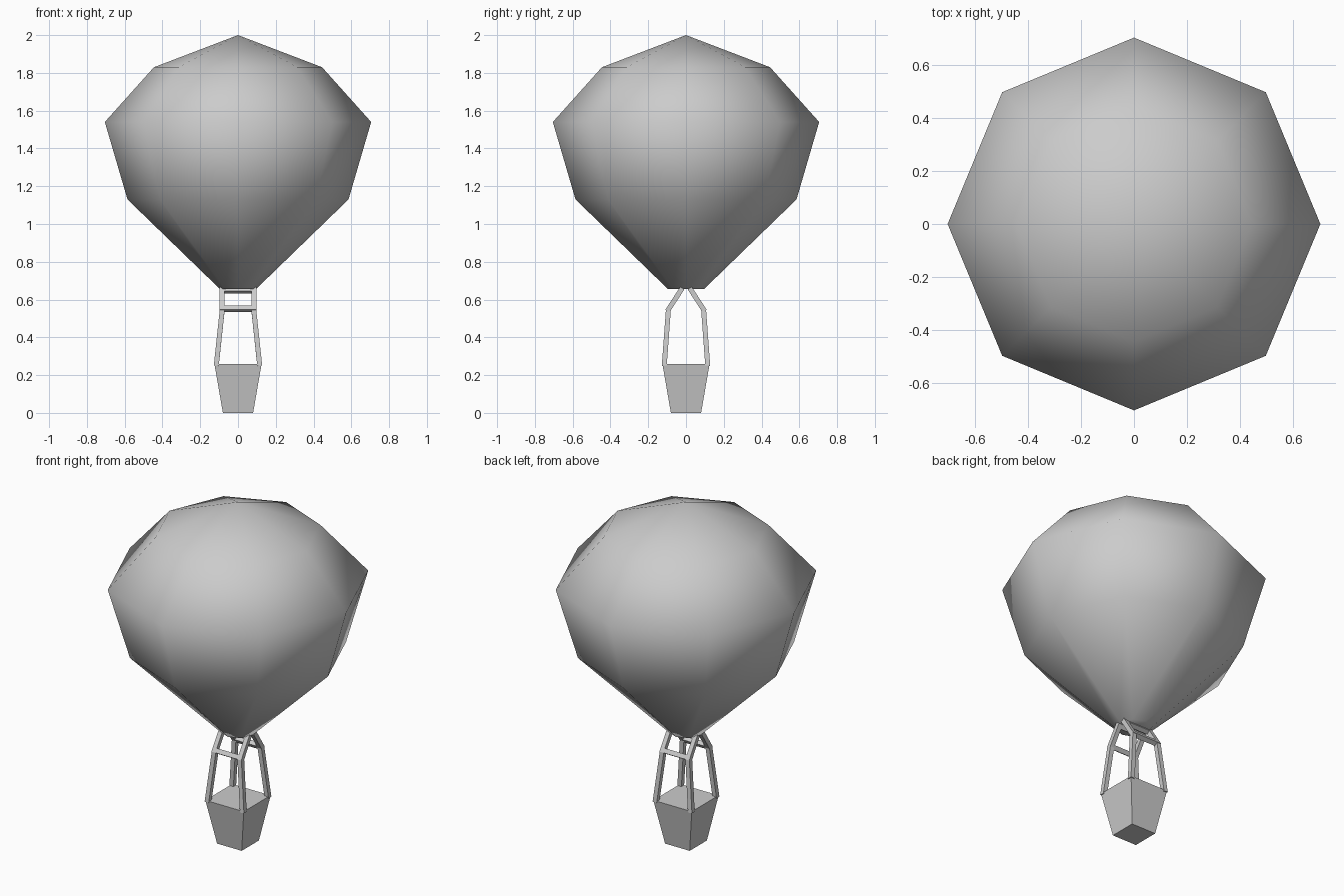
import bpy, bmesh, math
from mathutils import Vector

if "Cube" in bpy.data.objects:
    bpy.data.objects.remove(bpy.data.objects["Cube"])

grey = bpy.data.materials.new("plain grey")
grey.diffuse_color = (0.6, 0.6, 0.6, 1)
grey.use_nodes = True
grey.node_tree.nodes["Principled BSDF"].inputs["Base Color"].default_value = grey.diffuse_color


def finish(name, bm, smooth=False):
    bmesh.ops.recalc_face_normals(bm, faces=bm.faces[:])
    for f in bm.faces:
        f.smooth = smooth
    me = bpy.data.meshes.new(name)
    bm.to_mesh(me)
    bm.free()
    me.materials.append(grey)
    ob = bpy.data.objects.new(name, me)
    bpy.context.collection.objects.link(ob)
    return ob


def loft(bm, rings):
    """Closed solid through rings of equal point count."""
    loops = [[bm.verts.new(p) for p in r] for r in rings]
    n = len(loops[0])
    for a, b in zip(loops, loops[1:]):
        for i in range(n):
            j = (i + 1) % n
            bm.faces.new((a[i], a[j], b[j], b[i]))
    bm.faces.new(loops[0])
    bm.faces.new(loops[-1])
    return loops


def ring(r, z, n, turn=0.0):
    return [(r * math.cos(turn + math.tau * i / n),
             r * math.sin(turn + math.tau * i / n), z) for i in range(n)]


def beam(bm, a, b, side, w=0.026):
    """Square bar from a to b, with one pair of faces square to side."""
    a, b = Vector(a), Vector(b)
    d = (b - a).normalized()
    s = Vector(side)
    s = (s - d * s.dot(d)).normalized() * w / 2
    t = d.cross(s)
    loft(bm, [[p + s + t, p - s + t, p - s - t, p + s - t] for p in (a, b)])


# Envelope: eight-sided smooth balloon with a pointed crown
bm = bmesh.new()
profile = [(0.095, 0.655), (0.585, 1.13), (0.705, 1.54), (0.445, 1.83)]
loops = loft(bm, [ring(r, z, 8) for r, z in profile])
top = loops[-1]
bmesh.ops.delete(bm, geom=[f for f in bm.faces if all(v in top for v in f.verts)],
                 context='FACES_ONLY')
apex = bm.verts.new((0, 0, 2))
for i in range(8):
    bm.faces.new((top[i], top[(i + 1) % 8], apex))
finish("envelope", bm, smooth=True)

# Basket: tapered box, flat top
bm = bmesh.new()
q = math.sqrt(2)
loft(bm, [ring(h * q, z, 4, math.pi / 4) for h, z in ((0.08, 0), (0.125, 0.26))])
finish("basket", bm)

# Four leaning corner posts
bm = bmesh.new()
for sx in (-1, 1):
    for sy in (-1, 1):
        beam(bm, (sx * 0.115, sy * 0.115, 0.25), (sx * 0.083, sy * 0.093, 0.55), (1, 0, 0))
finish("basket_posts", bm)

# Two tilted rectangular frames under the envelope
for name, s in (("front_frame", -1), ("back_frame", 1)):
    bm = bmesh.new()
    low, high = Vector((0, s * 0.098, 0.54)), Vector((0, s * 0.02, 0.66))
    d = (high - low).normalized() * 0.013
    for sx in (-1, 1):
        off = Vector((sx * 0.084, 0, 0))
        beam(bm, low + off, high + off, (1, 0, 0))
    for p in (low + d, high - d):
        beam(bm, p - Vector((0.072, 0, 0)), p + Vector((0.072, 0, 0)), d)
    finish(name, bm)
